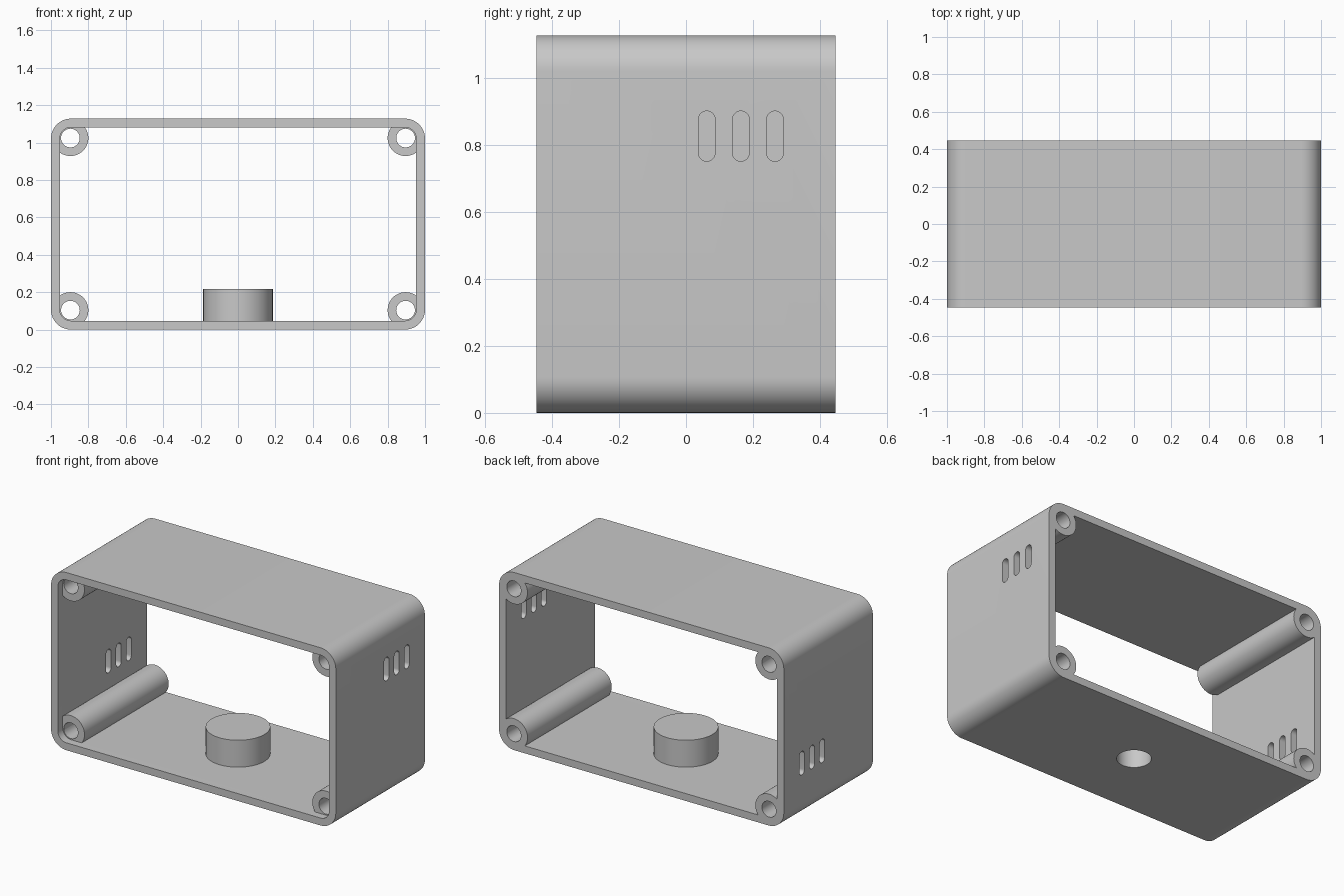
import bpy, bmesh, math
from mathutils import Vector

cube = bpy.data.objects.get("Cube")
if cube:
    bpy.data.objects.remove(cube, do_unlink=True)

W, D, H = 1.0, 0.447, 1.128        # half width, half depth, height
WALL, CORNER = 0.047, 0.107        # wall thickness, outer corner radius
POST_IN = 0.104                    # post centre distance from the outer sides

gray = bpy.data.materials.new("light gray plastic")
gray.use_nodes = True
color = (0.58, 0.58, 0.58, 1)
gray.diffuse_color = color
gray.node_tree.nodes["Principled BSDF"].inputs["Base Color"].default_value = color


def rounded_rect(u0, u1, v0, v1, r, steps=12):
    """Outline of a rectangle with round corners."""
    centres = [(u1 - r, v1 - r), (u0 + r, v1 - r), (u0 + r, v0 + r), (u1 - r, v0 + r)]
    pts = []
    for q, (cu, cv) in enumerate(centres):
        for i in range(steps + 1):
            a = (q + i / steps) * math.pi / 2
            pts.append((cu + r * math.cos(a), cv + r * math.sin(a)))
    return pts


def circle(cu, cv, r, n=48):
    return [(cu + r * math.cos(2 * math.pi * i / n), cv + r * math.sin(2 * math.pi * i / n))
            for i in range(n)]


def prism(name, outline, axis, lo, hi):
    """Extrude an outline along x, y or z from lo to hi."""
    place = {"x": lambda u, v: (lo, u, v),
             "y": lambda u, v: (u, lo, v),
             "z": lambda u, v: (u, v, lo)}[axis]
    bm = bmesh.new()
    face = bm.faces.new([bm.verts.new(place(u, v)) for u, v in outline])
    made = bmesh.ops.extrude_face_region(bm, geom=[face])["geom"]
    move = Vector([hi - lo if a == axis else 0 for a in "xyz"])
    bmesh.ops.translate(bm, vec=move, verts=[g for g in made if isinstance(g, bmesh.types.BMVert)])
    bmesh.ops.remove_doubles(bm, verts=bm.verts, dist=1e-5)
    bmesh.ops.recalc_face_normals(bm, faces=bm.faces)
    mesh = bpy.data.meshes.new(name)
    bm.to_mesh(mesh)
    bm.free()
    mesh.materials.append(gray)
    ob = bpy.data.objects.new(name, mesh)
    bpy.context.collection.objects.link(ob)
    return ob


def combine(target, tool, operation):
    """Apply a boolean and discard the tool."""
    mod = target.modifiers.new(operation.lower(), "BOOLEAN")
    mod.operation, mod.object, mod.solver = operation, tool, "EXACT"
    bpy.context.view_layer.objects.active = target
    bpy.ops.object.modifier_apply(modifier=mod.name)
    bpy.data.objects.remove(tool, do_unlink=True)


# Open sleeve, with corner posts kept out of the cavity and set back at the front
case = prism("case", rounded_rect(-W, W, 0, H, CORNER), "y", -D, D)
cavity = prism("cavity", rounded_rect(-W + WALL, W - WALL, WALL, H - WALL, CORNER - WALL),
               "y", -D - 0.1, D + 0.1)
corners = [(sx * (W - POST_IN), z) for sx in (-1, 1) for z in (POST_IN, H - POST_IN)]
for x, z in corners:
    combine(cavity, prism("post", circle(x, z, 0.096), "y", -D + 0.05, D + 0.2), "DIFFERENCE")
combine(case, cavity, "DIFFERENCE")

# Screw holes through the posts
for x, z in corners:
    combine(case, prism("screw_hole", circle(x, z, 0.05, 32), "y", -D - 0.2, D + 0.2), "DIFFERENCE")

# Vent slots: high on the left wall, low on the right wall
for side, z in ((1, 0.827), (-1, 0.355)):
    for y in (0.062, 0.164, 0.266):
        slot = rounded_rect(y - 0.025, y + 0.025, z - 0.075, z + 0.075, 0.025, 8)
        lo, hi = sorted((side * (W - 0.1), side * (W + 0.1)))
        combine(case, prism("slot", slot, "x", lo, hi), "DIFFERENCE")

# Round boss on the floor with a blind hole from below
combine(case, prism("boss", circle(0, 0, 0.186, 64), "z", 0.02, 0.218), "UNION")
combine(case, prism("boss_hole", circle(0, 0, 0.098), "z", -0.1, 0.171), "DIFFERENCE")

# Smooth the round parts and keep the edges sharp
bpy.ops.object.select_all(action="DESELECT")
case.select_set(True)
bpy.context.view_layer.objects.active = case
bpy.ops.object.shade_smooth_by_angle(angle=math.radians(30))
